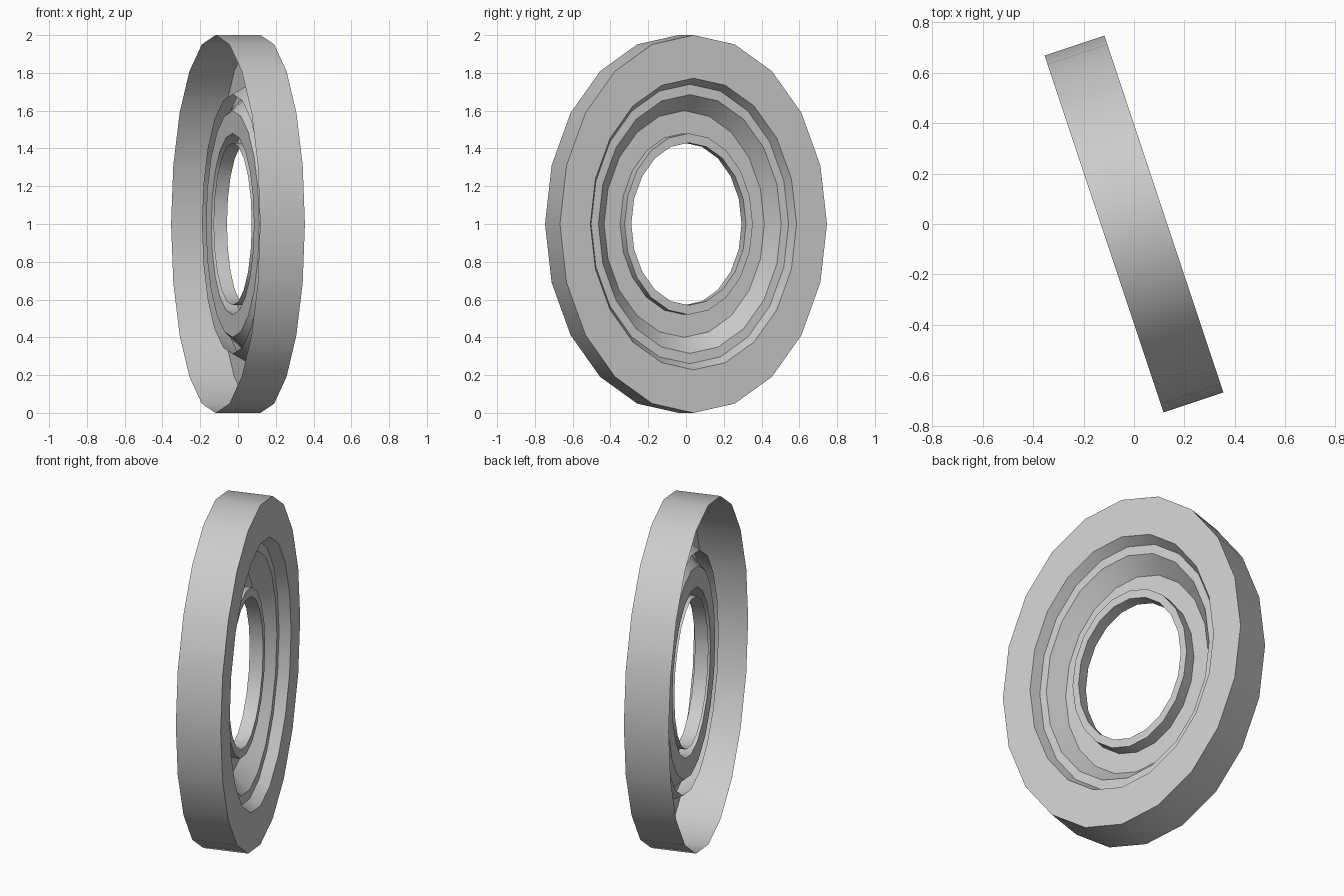
import bpy
import bmesh
from math import sin, cos, pi, atan2, radians

if "Cube" in bpy.data.objects:
    bpy.data.objects.remove(bpy.data.objects["Cube"])

SIDES = 20
TURN = atan2(1, 3)      # heading of the ring's axis about z
SQUASH = 0.745          # width relative to height


def ring_shell(name, profile):
    """Sweep an open (radius, depth) profile round the tilted elliptical ring."""
    bm = bmesh.new()
    loops = []
    for r, w in profile:
        loop = []
        for j in range(SIDES):
            a = 2 * pi * j / SIDES
            u, v = SQUASH * r * sin(a), r * cos(a)
            loop.append(bm.verts.new((w * cos(TURN) - u * sin(TURN),
                                      w * sin(TURN) + u * cos(TURN), 1 + v)))
        loops.append(loop)
    for a, b in zip(loops, loops[1:]):
        for j in range(SIDES):
            k = (j + 1) % SIDES
            bm.faces.new((a[j], b[j], b[k], a[k]))
    mesh = bpy.data.meshes.new(name)
    bm.to_mesh(mesh)
    bm.free()
    obj = bpy.data.objects.new(name, mesh)
    bpy.context.collection.objects.link(obj)
    bpy.ops.object.select_all(action='DESELECT')
    obj.select_set(True)
    bpy.context.view_layer.objects.active = obj
    bpy.ops.object.shade_smooth_by_angle(angle=radians(30))
    return obj


# Outer rim: side wall, front face and the conical inner wall, open at the back
ring_shell("outer_rim", [(1, -0.125), (1, 0.125), (0.772, 0.125), (0.688, -0.03)])

# Inner dish: ledge, cone, flat floor and raised lip round the hole
ring_shell("inner_dish", [(0.742, 0.065), (0.685, 0.065), (0.60, -0.03),
                          (0.48, -0.03), (0.48, 0.045), (0.43, 0.045),
                          (0.43, -0.03)])
